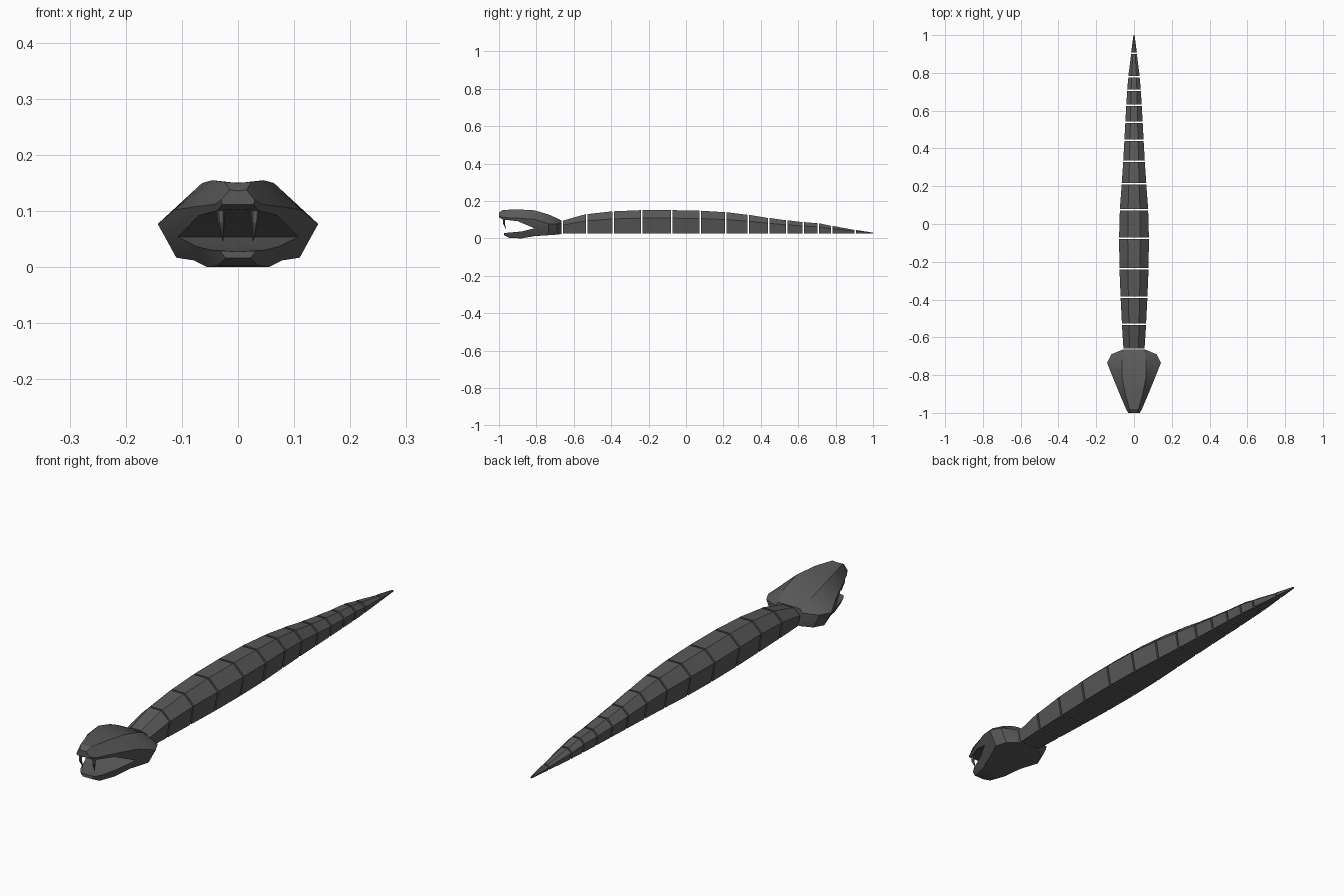
import bpy, bmesh, math

if "Cube" in bpy.data.objects:
    bpy.data.objects.remove(bpy.data.objects["Cube"])

dark = bpy.data.materials.new("dark_scale")
dark.diffuse_color = (0.1, 0.1, 0.1, 1)
dark.use_nodes = True
dark.node_tree.nodes["Principled BSDF"].inputs["Base Color"].default_value = dark.diffuse_color


def finish(bm, name, smooth=None):
    bmesh.ops.remove_doubles(bm, verts=bm.verts, dist=0.0004)
    bmesh.ops.recalc_face_normals(bm, faces=bm.faces)
    me = bpy.data.meshes.new(name)
    bm.to_mesh(me)
    bm.free()
    me.materials.append(dark)
    ob = bpy.data.objects.new(name, me)
    bpy.context.collection.objects.link(ob)
    if smooth:
        bpy.ops.object.select_all(action='DESELECT')
        ob.select_set(True)
        bpy.context.view_layer.objects.active = ob
        bpy.ops.object.shade_smooth_by_angle(angle=math.radians(smooth))
    return ob


def loft(name, rings):
    """Closed tube through rings of equal point count, capped at both ends."""
    bm = bmesh.new()
    vs = [[bm.verts.new(p) for p in r] for r in rings]
    n = len(vs[0])
    for a, b in zip(vs, vs[1:]):
        for i in range(n):
            bm.faces.new((a[i], a[(i + 1) % n], b[(i + 1) % n], b[i]))
    bm.faces.new(vs[0])
    bm.faces.new(vs[-1])
    return finish(bm, name)


# Body: six-sided segments with narrow gaps; (y, half width, top z)
stations = [(-.662, .056, .095), (-.53, .064, .13), (-.388, .071, .145), (-.237, .077, .151),
            (-.075, .079, .151), (.075, .075, .148), (.213, .065, .14), (.333, .057, .126),
            (.443, .051, .109), (.538, .046, .097), (.628, .041, .087), (.708, .036, .081),
            (.78, .03, .067), (.905, .015, .045), (1.004, .003, .031)]
BASE = .025


def section(y, w, top):
    mid = BASE + (top - BASE) * .66
    half = [(.8 * w, BASE), (w, mid), (.42 * w, top)]
    return [(x, y, z) for x, z in half] + [(-x, y, z) for x, z in reversed(half)]


for i, (a, b) in enumerate(zip(stations, stations[1:])):
    loft(f"body_segment_{i + 1}", [section(a[0] + .004, *a[1:]), section(b[0] - .004, *b[1:])])

# Head: half profiles (x, z) per y station.
# Upper: centre, ridge, edge, lip, roof centre. Lower: floor centre, rim, bottom, bottom centre.
upper = [(-1.0, [(0, .136), (.015, .138), (.03, .12), (.028, .112), (0, .112)]),
         (-.98, [(0, .150), (.024, .152), (.042, .112), (.036, .101), (0, .103)]),
         (-.90, [(0, .149), (.046, .155), (.076, .108), (.07, .092), (0, .094)]),
         (-.81, [(0, .144), (.064, .150), (.113, .102), (.107, .054), (0, .054)]),
         (-.735, [(0, .122), (.064, .128), (.143, .077), (.128, .05), (0, .05)]),
         (-.69, [(0, .105), (.06, .108), (.12, .078), (.108, .05), (0, .05)]),
         (-.665, [(0, .095), (.05, .095), (.06, .08), (.058, .05), (0, .05)])]
lower = [(-.972, [(0, .028), (.032, .029), (.022, .016), (0, .016)]),
         (-.945, [(0, .028), (.05, .031), (.036, .003), (0, .003)]),
         (-.88, [(0, .033), (.074, .037), (.055, 0), (0, 0)]),
         (-.81, [(0, .054), (.107, .054), (.078, .012), (0, .012)]),
         (-.735, [(0, .05), (.128, .05), (.11, .017), (0, .017)]),
         (-.69, [(0, .05), (.108, .05), (.092, .02), (0, .02)]),
         (-.665, [(0, .05), (.058, .05), (.052, .024), (0, .024)])]
bm = bmesh.new()
for rows, inner in ((upper, 3), (lower, 0)):
    for s in (1, -1):
        vs = [[bm.verts.new((s * x, y, z)) for x, z in row] for y, row in rows]
        for i, (a, b) in enumerate(zip(vs, vs[1:])):
            for j in range(len(a) - 1):
                if j == inner and i >= 3:      # mouth lining stops at the jaw hinge
                    continue
                bm.faces.new((a[j], a[j + 1], b[j + 1], b[j]))
        bm.faces.new(vs[0])
        bm.faces.new(vs[-1])
finish(bm, "head", smooth=30)

# Fangs: thin tapered, curving back
for s, side in ((1, "right"), (-1, "left")):
    path = [(.031, -.972, .107, .008), (.03, -.974, .08, .006), (.027, -.962, .047, .0008)]
    loft(f"fang_{side}", [[(s * x + r * math.cos(k * math.pi / 3), y + r * math.sin(k * math.pi / 3), z)
                           for k in range(6)] for x, y, z, r in path])
